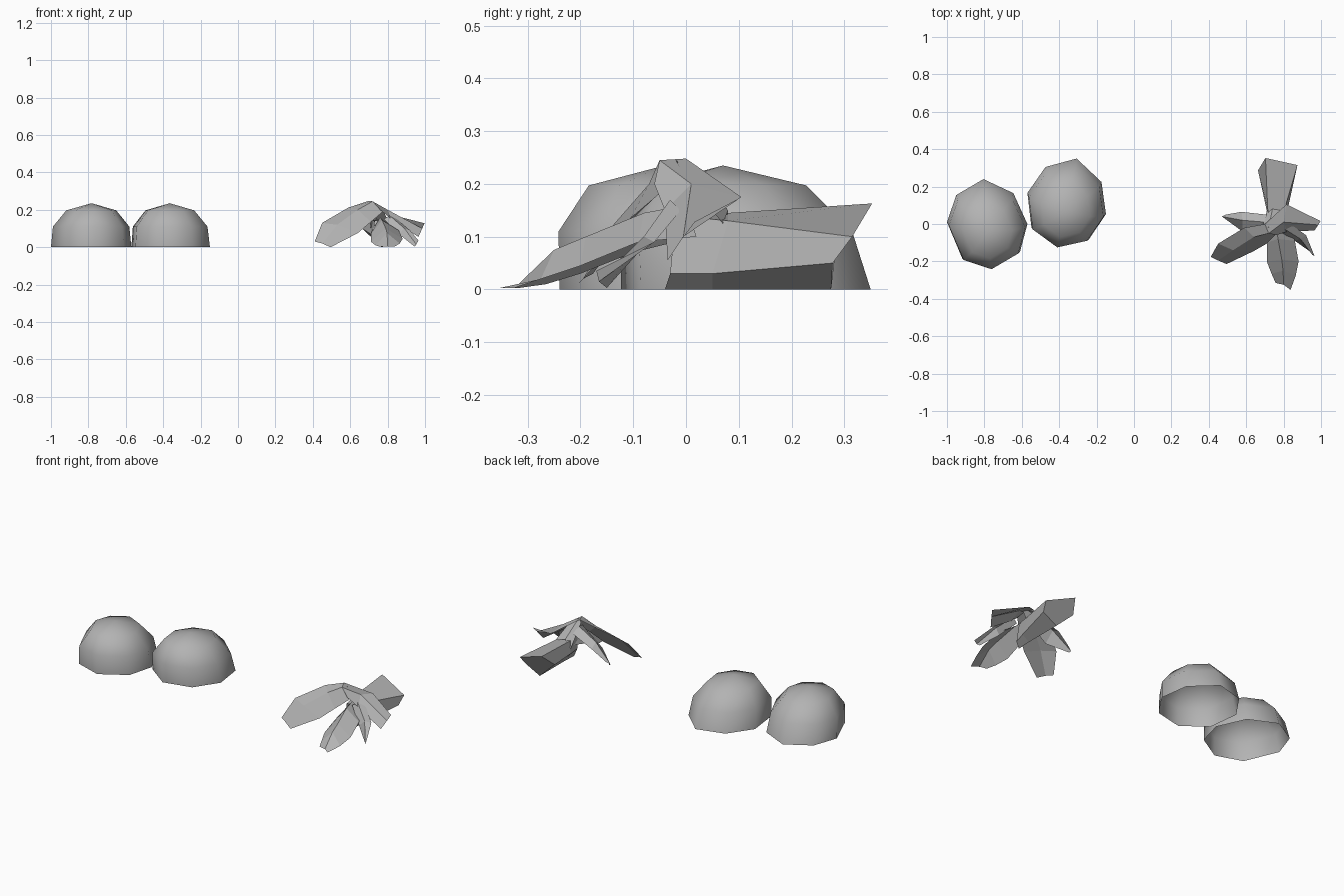
import bpy

if "Cube" in bpy.data.objects:
    bpy.data.objects.remove(bpy.data.objects["Cube"])

mat = bpy.data.materials.new("plain_grey")
mat.diffuse_color = (0.45, 0.45, 0.45, 1)
mat.use_nodes = True
mat.node_tree.nodes["Principled BSDF"].inputs["Base Color"].default_value = mat.diffuse_color


def make(name, verts, faces, smooth=None):
    me = bpy.data.meshes.new(name)
    me.from_pydata(verts, [], faces)
    me.materials.append(mat)
    ob = bpy.data.objects.new(name, me)
    bpy.context.collection.objects.link(ob)
    if smooth:
        bpy.ops.object.select_all(action='DESELECT')
        ob.select_set(True)
        bpy.context.view_layer.objects.active = ob
        bpy.ops.object.shade_smooth_by_angle(angle=smooth)
    return ob


def dome(name, rim, apex, rings):
    """Hollow faceted dome leaning to its apex: rings are (height, x scale, y scale)."""
    rim = rim[::-1]  # counter-clockwise, so the walls face outward
    n = len(rim)
    cx, cy = sum(p[0] for p in rim) / n, sum(p[1] for p in rim) / n
    verts = []
    for z, sx, sy in rings:
        t = z / apex[2]
        ox, oy = cx + (apex[0] - cx) * t, cy + (apex[1] - cy) * t
        verts += [(ox + (x - cx) * sx, oy + (y - cy) * sy, z) for x, y in rim]
    verts.append(apex)
    faces = [(r * n + i, r * n + (i + 1) % n, (r + 1) * n + (i + 1) % n, (r + 1) * n + i)
             for r in range(len(rings) - 1) for i in range(n)]
    base = (len(rings) - 1) * n
    faces += [(base + i, base + (i + 1) % n, len(verts) - 1) for i in range(n)]
    return make(name, verts, faces, smooth=1.1)


def leaf(name, rows):
    """Folded sheet: each row runs left edge, ridge, right edge; faces upward."""
    w = len(rows[0])
    verts = [p for row in rows for p in row]
    faces = [(r * w + i, r * w + i + 1, (r + 1) * w + i + 1, (r + 1) * w + i)
             for r in range(len(rows) - 1) for i in range(w - 1)]
    area = sum(verts[a][0] * verts[b][1] - verts[b][0] * verts[a][1]
               for f in faces for a, b in zip(f, f[1:] + f[:1]))
    if area < 0:
        faces = [f[::-1] for f in faces]
    return make(name, verts, faces)


# Two hollow domes
rings = [(0, 1, 1), (.11, .95, .93), (.197, .62, .63)]
dome("left_dome",
     [(-.805, .24), (-.645, .165), (-.57, 0), (-.61, -.15),
      (-.76, -.24), (-.917, -.187), (-1, .01), (-.95, .155)],
     (-.783, -.04, .235), rings)
dome("right_dome",
     [(-.307, .35), (-.174, .225), (-.15, .053), (-.243, -.085),
      (-.41, -.123), (-.548, -.02), (-.57, .166), (-.473, .305)],
     (-.365, .07, .235), rings)

# Drooping leaves around a shared crown
leaf("left_front_leaf", [
    [(.70, .0, .248), (.72, -.05, .245), (.775, -.04, .19)],
    [(.59, -.02, .212), (.64, -.07, .20), (.71, -.105, .135)],
    [(.45, -.105, .13), (.53, -.14, .12), (.64, -.145, .075)],
    [(.41, -.176, .03), (.45, -.195, .02), (.495, -.214, 0)]])
leaf("right_leaf", [
    [(.70, .0, .248), (.72, -.05, .245), (.76, -.06, .20)],
    [(.815, .105, .175), (.80, .01, .20), (.82, -.04, .15)],
    [(.997, .016, .128), (.985, -.005, .10), (.965, -.035, .055)]])
leaf("front_leaf", [
    [(.72, .02, .10), (.76, .0, .16), (.82, .02, .10)],
    [(.71, -.10, .07), (.77, -.08, .145), (.86, -.09, .09)],
    [(.71, -.20, .03), (.79, -.19, .10), (.88, -.20, .045)],
    [(.735, -.265, .01), (.797, -.25, .075), (.865, -.275, .02)],
    [(.757, -.315, .003), (.80, -.325, .003), (.837, -.352, .003)]])
leaf("small_front_leaf", [
    [(.78, -.04, .15), (.81, -.03, .17), (.85, -.01, .15)],
    [(.86, -.09, .07), (.89, -.08, .10), (.92, -.06, .09)],
    [(.945, -.15, .003), (.953, -.165, .015), (.965, -.17, .035)]])
leaf("small_left_leaf", [
    [(.71, -.04, .20), (.70, .01, .215), (.71, .05, .18)],
    [(.58, -.04, .10), (.58, .02, .155), (.575, .065, .13)],
    [(.48, .035, .05), (.47, .04, .06), (.49, .05, .07)]])

# Thick blunt leaf at the back, running in under the crown
sections = [
    [(.73, -.02, .14), (.78, -.02, .14), (.79, -.03, .03), (.765, -.04, 0), (.73, -.02, .06)],
    [(.715, .08, .145), (.805, .08, .13), (.815, .05, .03), (.77, .05, 0), (.71, .07, .07)],
    [(.703, .353, .163), (.874, .315, .10), (.862, .278, .05), (.77, .275, 0), (.663, .287, .10)]]
n = 5
make("back_leaf", [p for s in sections for p in s],
     [(s * n + i, s * n + n + i, s * n + n + (i + 1) % n, s * n + (i + 1) % n)[::-1]
      for s in range(2) for i in range(n)] + [(10, 14, 13, 12, 11)[::-1]])
# Link between the crown and the back leaf
leaf("crown_link", [
    [(.69, .0, .235), (.72, -.02, .245), (.77, .0, .21)],
    [(.71, .07, .10), (.74, .08, .15), (.81, .07, .125)]])
